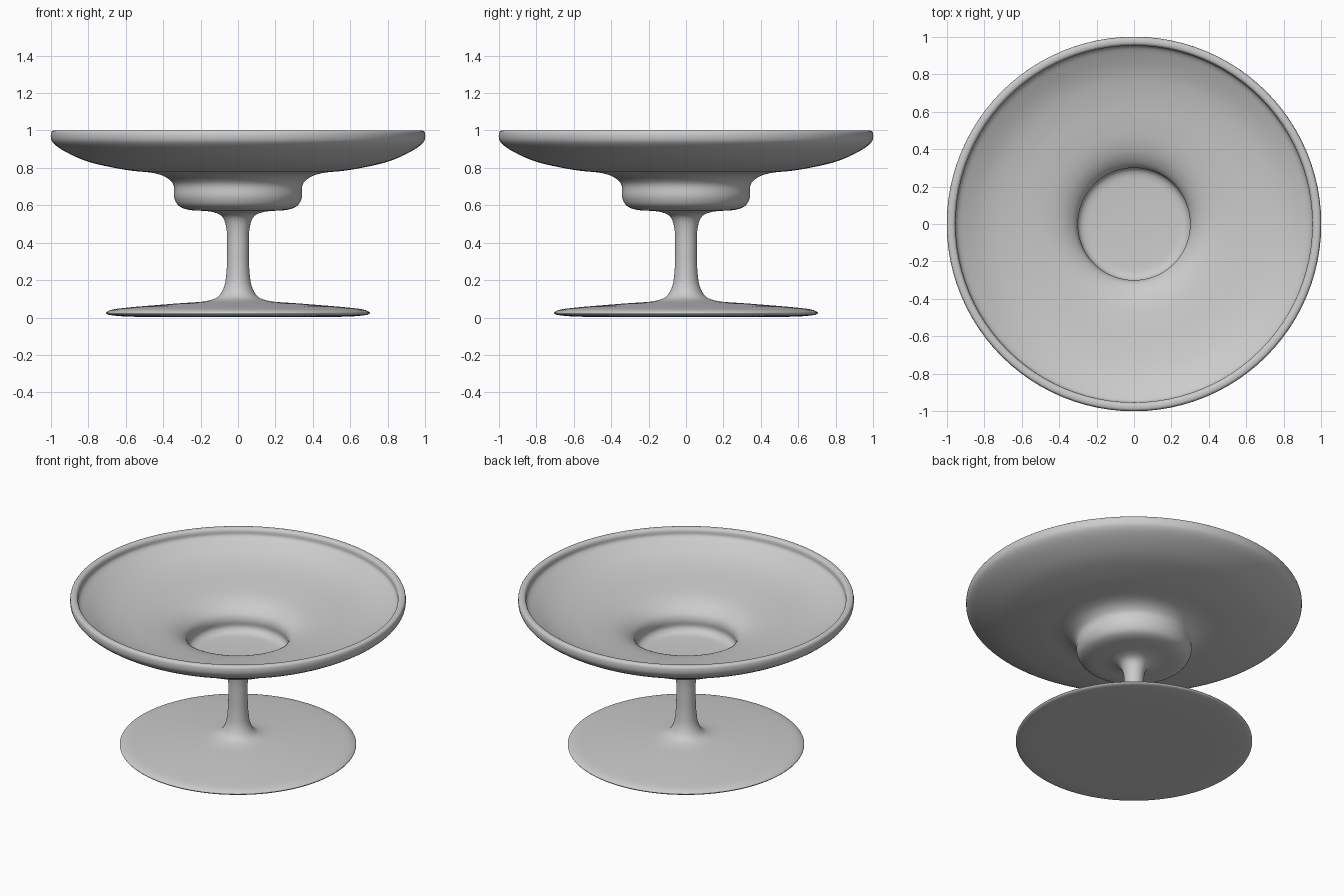
import bpy
import bmesh
import math
from mathutils import Vector

cube = bpy.data.objects.get("Cube")
if cube:
    bpy.data.objects.remove(cube, do_unlink=True)

SEGMENTS = 96

# Profile sections as (radius, height), each running on from the last
foot = [(0, 0.004), (0.55, 0.004), (0.66, 0.01), (0.7, 0.018), (0.705, 0.026),
        (0.68, 0.04), (0.6, 0.052), (0.33, 0.075), (0.16, 0.09)]
stem = [(0.105, 0.112), (0.074, 0.165), (0.062, 0.24), (0.058, 0.34),
        (0.064, 0.49), (0.088, 0.543), (0.145, 0.566)]
well_outside = [(0.27, 0.577), (0.32, 0.6), (0.342, 0.645), (0.345, 0.71),
                (0.385, 0.75), (0.45, 0.772)]
bowl_outside = [(0.57, 0.785), (0.68, 0.804), (0.81, 0.836), (0.92, 0.885),
                (0.98, 0.925), (0.998, 0.95)]
rim = [(1, 0.985), (0.992, 0.998), (0.965, 0.998), (0.955, 0.985), (0.95, 0.955)]
bowl_inside = [(0.9, 0.922), (0.8, 0.877), (0.67, 0.845), (0.55, 0.826),
               (0.43, 0.803), (0.36, 0.775)]
well_inside = [(0.312, 0.735), (0.3, 0.7), (0.302, 0.655), (0.28, 0.628),
               (0.2, 0.617), (0, 0.612)]


def smooth_path(points, steps=4):
    """Centripetal spline through the points, kept between neighbours."""
    pts = [Vector(p) for p in points]
    pts = [2 * pts[0] - pts[1]] + pts + [2 * pts[-1] - pts[-2]]
    path = []
    for a, b, c, d in zip(pts, pts[1:], pts[2:], pts[3:]):
        ab, bc, cd = ((q - p).length ** 0.5 for p, q in ((a, b), (b, c), (c, d)))
        m1 = (c - b) + bc * ((b - a) / ab - (c - a) / (ab + bc))
        m2 = (c - b) + bc * ((d - c) / cd - (d - b) / (bc + cd))
        for i in range(steps):
            t = i / steps
            path.append(b + m1 * t + (3 * (c - b) - 2 * m1 - m2) * t ** 2
                        + (2 * (b - c) + m1 + m2) * t ** 3)
    return path + [pts[-2]]


def lathe(name, path, material):
    bm = bmesh.new()
    verts = [bm.verts.new((max(p.x, 0), 0, p.y)) for p in path]
    edges = [bm.edges.new(pair) for pair in zip(verts, verts[1:])]
    bmesh.ops.spin(bm, geom=verts + edges, cent=(0, 0, 0), axis=(0, 0, 1),
                   angle=math.tau, steps=SEGMENTS, use_merge=True)
    bmesh.ops.remove_doubles(bm, verts=bm.verts, dist=0.0001)
    bmesh.ops.recalc_face_normals(bm, faces=bm.faces)
    mesh = bpy.data.meshes.new(name)
    bm.to_mesh(mesh)
    bm.free()
    mesh.materials.append(material)
    obj = bpy.data.objects.new(name, mesh)
    bpy.context.collection.objects.link(obj)
    bpy.ops.object.select_all(action="DESELECT")
    obj.select_set(True)
    bpy.context.view_layer.objects.active = obj
    bpy.ops.object.shade_smooth_by_angle(angle=math.radians(50))
    return obj


# Single light grey finish
grey = bpy.data.materials.new("light_grey")
color = (0.6, 0.6, 0.6, 1)
grey.use_nodes = True
grey.diffuse_color = color
grey.node_tree.nodes["Principled BSDF"].inputs["Base Color"].default_value = color

# Footed bowl turned as one continuous piece
profile = foot + stem + well_outside + bowl_outside + rim + bowl_inside + well_inside
lathe("pedestal_bowl", smooth_path(profile), grey)
